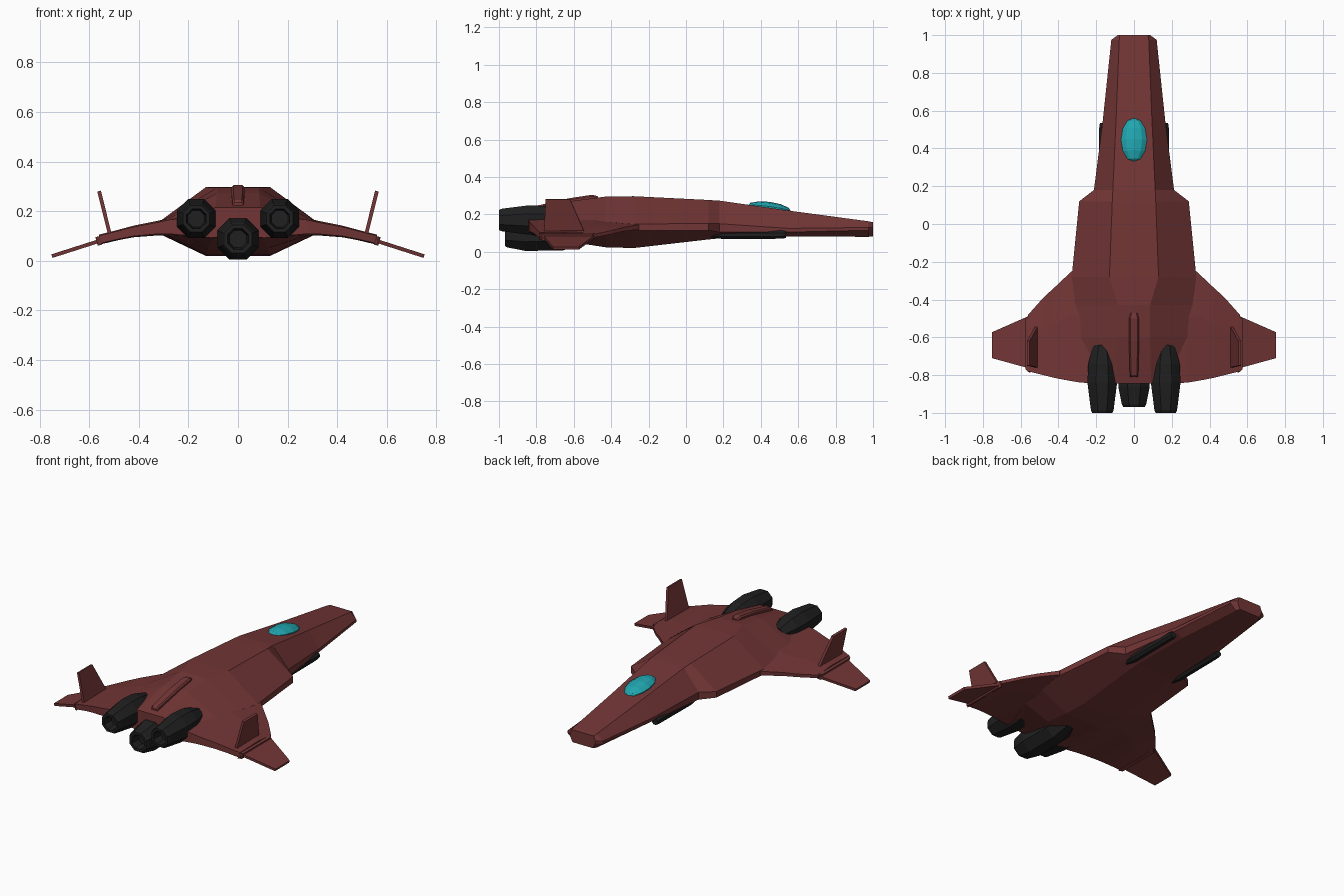
import bpy, bmesh, math
from mathutils import Vector, Matrix

if "Cube" in bpy.data.objects:
    bpy.data.objects.remove(bpy.data.objects["Cube"])


def material(name, rgb):
    m = bpy.data.materials.new(name)
    m.diffuse_color = (*rgb, 1)
    m.use_nodes = True
    m.node_tree.nodes["Principled BSDF"].inputs["Base Color"].default_value = m.diffuse_color
    return m


RED = material("hull_red", (0.17, 0.036, 0.036))
BLACK = material("engine_black", (0.014, 0.014, 0.014))
CYAN = material("canopy_cyan", (0.015, 0.38, 0.43))


def finish(name, bm, mat, mirror=False):
    bmesh.ops.recalc_face_normals(bm, faces=bm.faces)
    mesh = bpy.data.meshes.new(name)
    bm.to_mesh(mesh)
    bm.free()
    mesh.materials.append(mat)
    ob = bpy.data.objects.new(name, mesh)
    bpy.context.collection.objects.link(ob)
    if mirror:
        mod = ob.modifiers.new("mirror", 'MIRROR')
        mod.use_axis[0] = True
    return ob


def loft(name, rings, mat, mirror=False):
    """Skin a list of equal-length closed rings and cap both ends."""
    bm = bmesh.new()
    vs = [[bm.verts.new(p) for p in r] for r in rings]
    n = len(vs[0])
    for a, b in zip(vs, vs[1:]):
        for i in range(n):
            j = (i + 1) % n
            bm.faces.new((a[i], a[j], b[j], b[i]))
    bm.faces.new(vs[0])
    bm.faces.new(vs[-1])
    return finish(name, bm, mat, mirror)


def lathe_y(name, centre, profile, mat, sides=8, mirror=False):
    """Low-poly pod along y from (y, radius) pairs."""
    x, z = centre
    rings = []
    for y, r in profile:
        angles = [2 * math.pi * (k + 0.5) / sides for k in range(sides)]
        rings.append([(x + r * math.cos(a), y, z + r * math.sin(a)) for a in angles])
    return loft(name, rings, mat, mirror)


# Fuselage: y, top half-width, top z, side half-width, side upper z, side lower z,
# bottom half-width, bottom z
stations = [
    (1.0, .075, .158, .085, .13, .115, .07, .082),
    (.975, .078, .163, .12, .13, .115, .08, .08),
    (.55, .095, .22, .165, .125, .105, .11, .082),
    (.18, .112, .273, .212, .15, .105, .125, .072),
    (.12, .115, .277, .29, .152, .115, .128, .066),
    (-.28, .13, .297, .33, .148, .115, .13, .02),
    (-.43, .085, .295, .31, .16, .108, .13, .024),
    (-.60, .085, .273, .29, .165, .105, .12, .05),
    (-.845, .09, .215, .20, .165, .10, .10, .095),
]
rings = []
for y, wt, zt, wm, zu, zl, wb, zb in stations:
    half = [(wt, zt), (wm, zu), (wm, zl), (wb, zb)]
    rings.append([(x, y, z) for x, z in half] + [(-x, y, z) for x, z in reversed(half)])
loft("fuselage", rings, RED)

# Drooping main wings: x, leading y, trailing y, top z, bottom z
wing = [
    (.10, -.27, -.845, .20, .08),
    (.28, -.27, -.84, .172, .102),
    (.33, -.25, -.832, .160, .102),
    (.42, -.335, -.815, .142, .095),
    (.48, -.39, -.80, .126, .084),
    (.56, -.48, -.78, .106, .065),
]
rings = []
for x, yf, yr, zt, zb in wing:
    zm, t = (zt + zb) / 2, (zt - zb)
    ym = yf + (yr - yf) * .4
    rings.append([(x, yf, zm + .25 * t), (x, ym, zt), (x, yr, zt - .1 * t),
                  (x, yr, zb + .1 * t), (x, ym, zb), (x, yf, zm - .2 * t)])
loft("main_wing", rings, RED, mirror=True)


def plate(name, root, tip, root_y, tip_y, thick):
    """Tapered fin between two (x, z) points, each with a y range."""
    d = Vector((tip[0] - root[0], tip[1] - root[1])).normalized()
    nx, nz = -d.y * thick / 2, d.x * thick / 2
    rings = []
    for (x, z), (y0, y1) in ((root, root_y), (tip, tip_y)):
        rings.append([(x + s * nx, y, z + s * nz)
                      for s, y in ((1, y0), (1, y1), (-1, y1), (-1, y0))])
    return loft(name, rings, RED, mirror=True)


# Wing tips, tip rails and upright fins
plate("outer_wing_tip", (.55, .083), (.75, .019), (-.485, -.765), (-.573, -.71), .015)
plate("wing_tip_rail", (.552, .083), (.57, .078), (-.49, -.785), (-.50, -.77), .036)
plate("upright_fin", (.515, .10), (.56, .281), (-.54, -.76), (-.62, -.75), .015)

# Dorsal ridge
ridge = [(-.47, .018, .296), (-.50, .026, .305), (-.62, .027, .287), (-.80, .022, .246), (-.81, .02, .235)]
loft("dorsal_ridge", [[(w, y, z - .07), (w, y, z - .008), (w * .7, y, z),
                       (-w * .7, y, z), (-w, y, z - .008), (-w, y, z - .07)]
                      for y, w, z in ridge], RED)

# Engine pods with recessed nozzles
lathe_y("upper_engine", (.168, .17),
        [(-.64, .052), (-.74, .080), (-.84, .085), (-.985, .065), (-1.0, .058),
         (-1.0, .043), (-.94, .036)], BLACK, mirror=True)
lathe_y("lower_engine", (0, .088),
        [(-.55, .05), (-.66, .088), (-.86, .090), (-.955, .070), (-.968, .062),
         (-.968, .045), (-.91, .038)], BLACK)

# Underslung guns beside the nose
lathe_y("nose_gun", (.162, .092),
        [(.535, .020), (.51, .024), (.20, .026), (.11, .012)], BLACK, mirror=True)

# Faceted canopy, its poles along the fuselage
bm = bmesh.new()
bmesh.ops.create_uvsphere(bm, u_segments=10, v_segments=6, radius=1)
shape = (Matrix.Translation((0, .445, .231)) @ Matrix.Rotation(-math.atan(.135), 4, 'X')
         @ Matrix.Diagonal((.072, .118, .036, 1)) @ Matrix.Rotation(math.pi / 2, 4, 'X'))
bmesh.ops.transform(bm, matrix=shape, verts=bm.verts)
finish("canopy", bm, CYAN)
